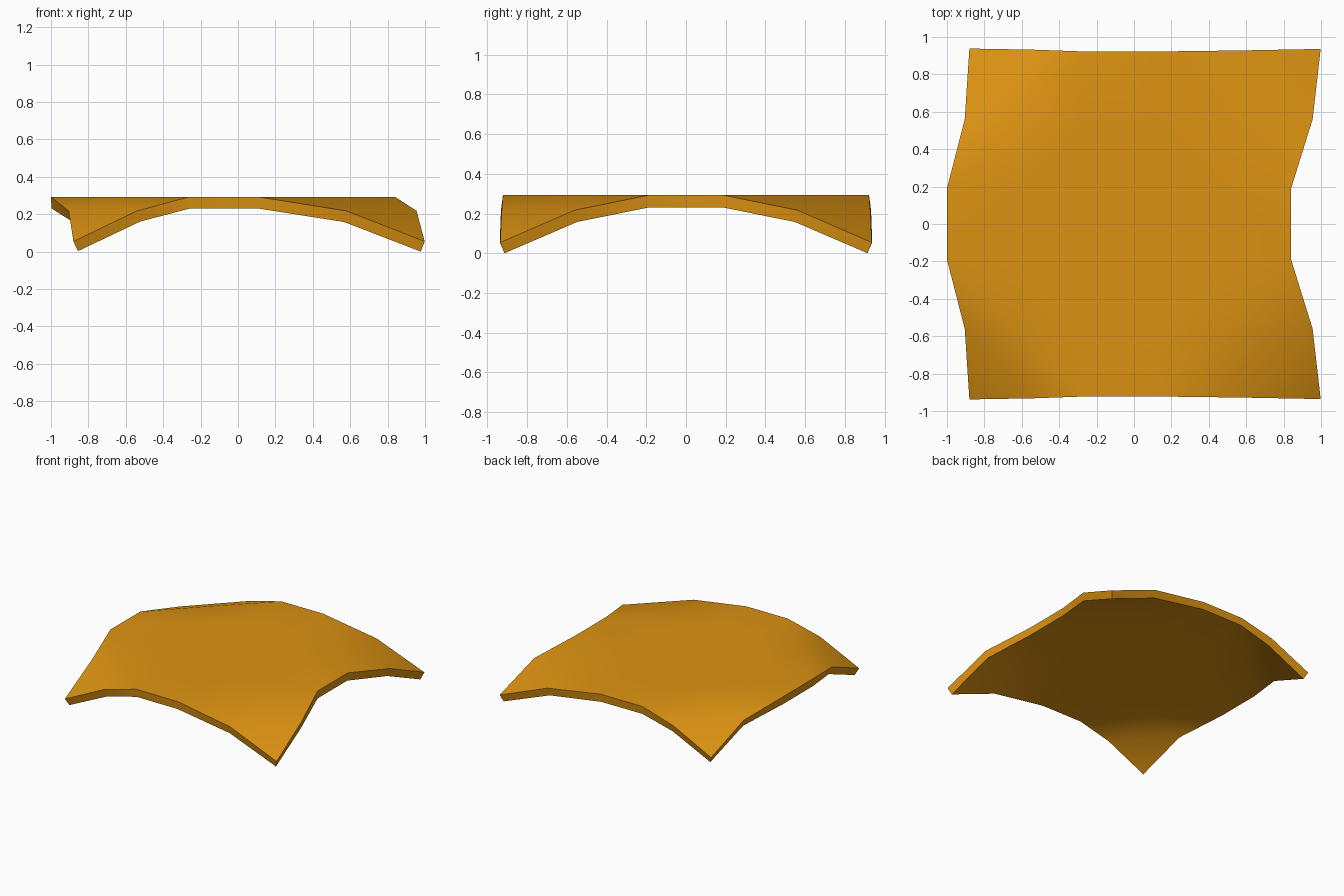
import bpy, bmesh

if "Cube" in bpy.data.objects:
    bpy.data.objects.remove(bpy.data.objects["Cube"])

# one flat colour
amber = bpy.data.materials.new("amber")
amber.diffuse_color = (0.72, 0.29, 0.006, 1)
amber.use_nodes = True
amber.node_tree.nodes["Principled BSDF"].inputs["Base Color"].default_value = amber.diffuse_color

TOP = 0.297
# half of the cross rows (outer edge to middle): y per column, x per column
outer_y = (0.938, 0.932, 0.922, 0.922, 0.928, 0.936)
half_rows = [
    (outer_y, (-0.88, -0.54, -0.26, 0.11, 0.58, 0.998)),
    ((0.56,) * 6, (-0.905, -0.635, -0.26, 0.11, 0.49, 0.955)),
    ((0.19,) * 6, (-1.0, -0.63, -0.26, 0.11, 0.475, 0.84)),
]


def height(row, col):
    """Flat in the middle, bending down towards the four corners."""
    steps = row + min(col, 5 - col)
    return (0.059, 0.222, TOP)[min(steps, 2)]


# curved sheet: rows mirrored front to back
bm = bmesh.new()
grid = []
for j in range(6):
    r, side = min(j, 5 - j), (-1 if j < 3 else 1)
    ys, xs = half_rows[r]
    grid.append([bm.verts.new((xs[i], side * ys[i], height(r, i))) for i in range(6)])

for j in range(5):
    for i in range(5):
        a, b = grid[j][i], grid[j][i + 1]
        c, d = grid[j + 1][i + 1], grid[j + 1][i]
        # split each panel across the direction of its corner
        if (i < 2) == (j < 2):
            bm.faces.new((a, b, d))
            bm.faces.new((b, c, d))
        else:
            bm.faces.new((a, b, c))
            bm.faces.new((a, c, d))

mesh = bpy.data.meshes.new("curved_panel")
bm.to_mesh(mesh)
bm.free()
panel = bpy.data.objects.new("curved_panel", mesh)
bpy.context.collection.objects.link(panel)
mesh.materials.append(amber)

# thickness below the sheet
solid = panel.modifiers.new("thickness", 'SOLIDIFY')
solid.thickness = 0.062
solid.offset = -1
bpy.context.view_layer.objects.active = panel
panel.select_set(True)
bpy.ops.object.modifier_apply(modifier="thickness")

# stand it on the ground and smooth the sheet, keeping the rim sharp
low = min(v.co.z for v in panel.data.vertices)
for v in panel.data.vertices:
    v.co.z -= low
bpy.ops.object.shade_smooth_by_angle(angle=0.6)
